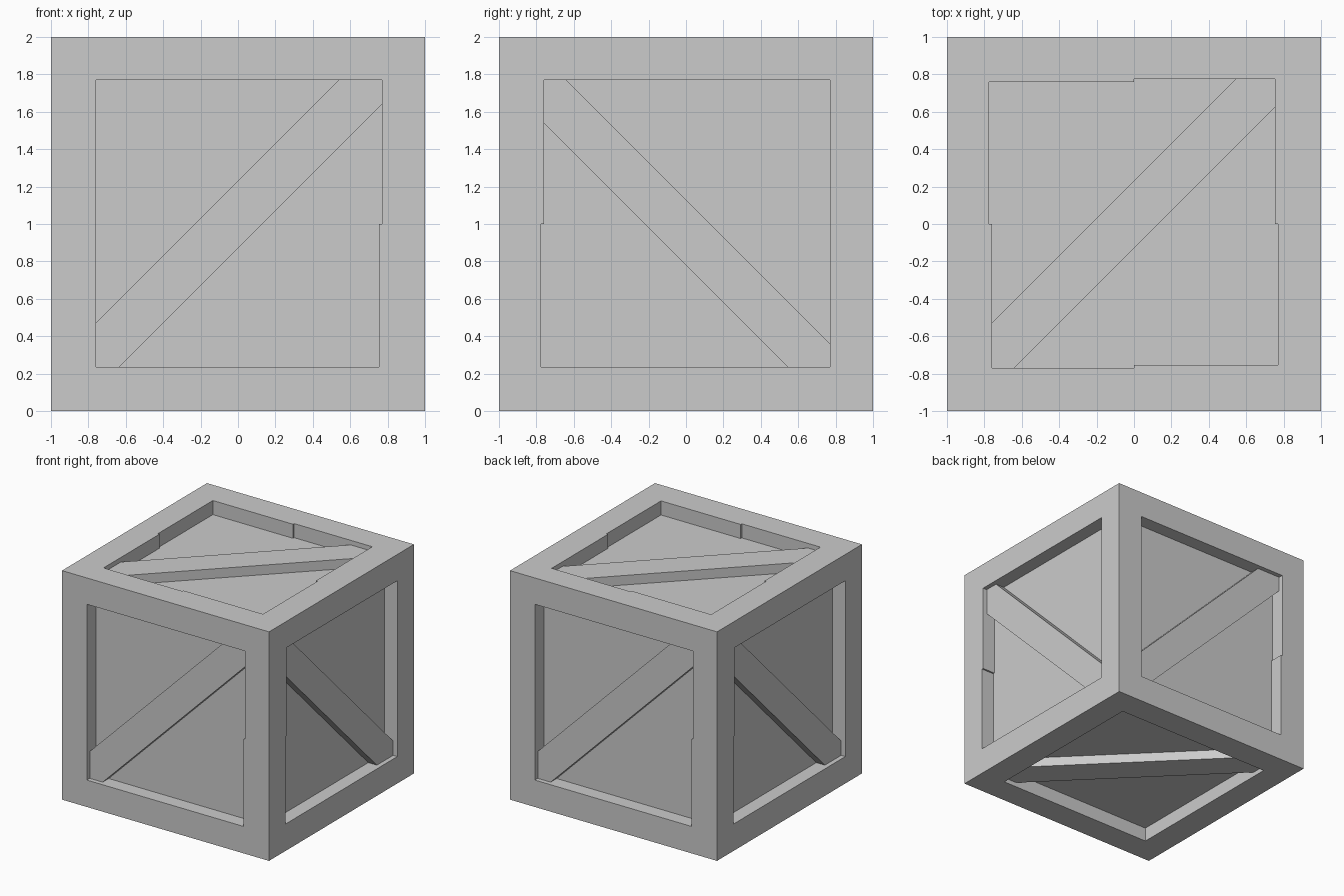
import bpy, bmesh
from math import pi
from mathutils import Matrix, Vector

if "Cube" in bpy.data.objects:
    bpy.data.objects.remove(bpy.data.objects["Cube"])

PANEL, BRACE = 0.877, 0.96   # distance of panel and brace faces from the centre
UP = Matrix.Translation((0, 0, 1))


def axes(u, v, w):
    """Face frame: u right, v up, w outward."""
    return Matrix((u, v, w)).transposed().to_4x4()


def prism(bm, outline, w0, w1, mat):
    """Extrude a face outline from depth w0 to w1."""
    lo = [bm.verts.new(UP @ mat @ Vector((u, v, w0))) for u, v in outline]
    hi = [bm.verts.new(UP @ mat @ Vector((u, v, w1))) for u, v in outline]
    bm.faces.new(lo)
    bm.faces.new(hi)
    n = len(outline)
    for i in range(n):
        j = (i + 1) % n
        bm.faces.new((lo[i], lo[j], hi[j], hi[i]))


def finish(bm, name):
    bmesh.ops.recalc_face_normals(bm, faces=bm.faces)
    mesh = bpy.data.meshes.new(name)
    bm.to_mesh(mesh)
    bm.free()
    ob = bpy.data.objects.new(name, mesh)
    bpy.context.collection.objects.link(ob)
    return ob


def brace_outline(below, above, flip, h=0.785):
    """Diagonal board running corner to corner, ends tucked into the frame."""
    pts = [(-h, -h), (-h + below, -h), (h, h - below),
           (h, h), (h - above, h), (-h, -h + above)]
    return [(-u, v) for u, v in pts] if flip else pts


# Opening outlines, with the small jogs where the frame boards meet
side_a = [(-.76, -.765), (.755, -.765), (.755, 0), (.77, 0), (.77, .77), (-.76, .77)]
side_b = [(-.775, -.765), (.77, -.765), (.77, .77), (-.76, .77), (-.76, 0), (-.775, 0)]
top_o = [(-.76, -.77), (0, -.77), (0, -.755), (.77, -.755), (.77, 0), (.755, 0),
         (.755, .775), (0, .775), (0, .76), (-.775, .76), (-.775, 0), (-.76, 0)]
base_o = [(-.765, -.765), (.765, -.765), (.765, .765), (-.765, .765)]

front = axes((1, 0, 0), (0, 0, 1), (0, -1, 0))
right = axes((0, 1, 0), (0, 0, 1), (1, 0, 0))
half = Matrix.Rotation(pi, 4, 'Z')
rising = brace_outline(.13, .23, False)
falling = brace_outline(.22, .13, True)
faces = {
    "front": (front, side_a, rising),
    "back": (half @ front, side_a, rising),
    "right": (right, side_b, falling),
    "left": (half @ right, side_b, falling),
    "top": (Matrix.Identity(4), top_o, rising),
    "bottom": (Matrix.Rotation(pi, 4, 'Y'), base_o, rising),
}

# Crate body with a recessed panel cut in each face
bm = bmesh.new()
bmesh.ops.create_cube(bm, size=2, matrix=UP)
crate = finish(bm, "crate_frame")
bm = bmesh.new()
for mat, opening, _ in faces.values():
    prism(bm, opening, PANEL, 1.1, mat)
cutter = finish(bm, "recess_cutter")
cutter.hide_render = True
mod = crate.modifiers.new("recesses", 'BOOLEAN')
mod.operation, mod.solver, mod.object = 'DIFFERENCE', 'EXACT', cutter
bpy.context.view_layer.objects.active = crate
bpy.ops.object.modifier_apply(modifier=mod.name)
bpy.data.objects.remove(cutter)

# Diagonal braces
for name, (mat, _, outline) in faces.items():
    bm = bmesh.new()
    prism(bm, outline, PANEL - 0.02, BRACE, mat)
    finish(bm, name + "_brace")
